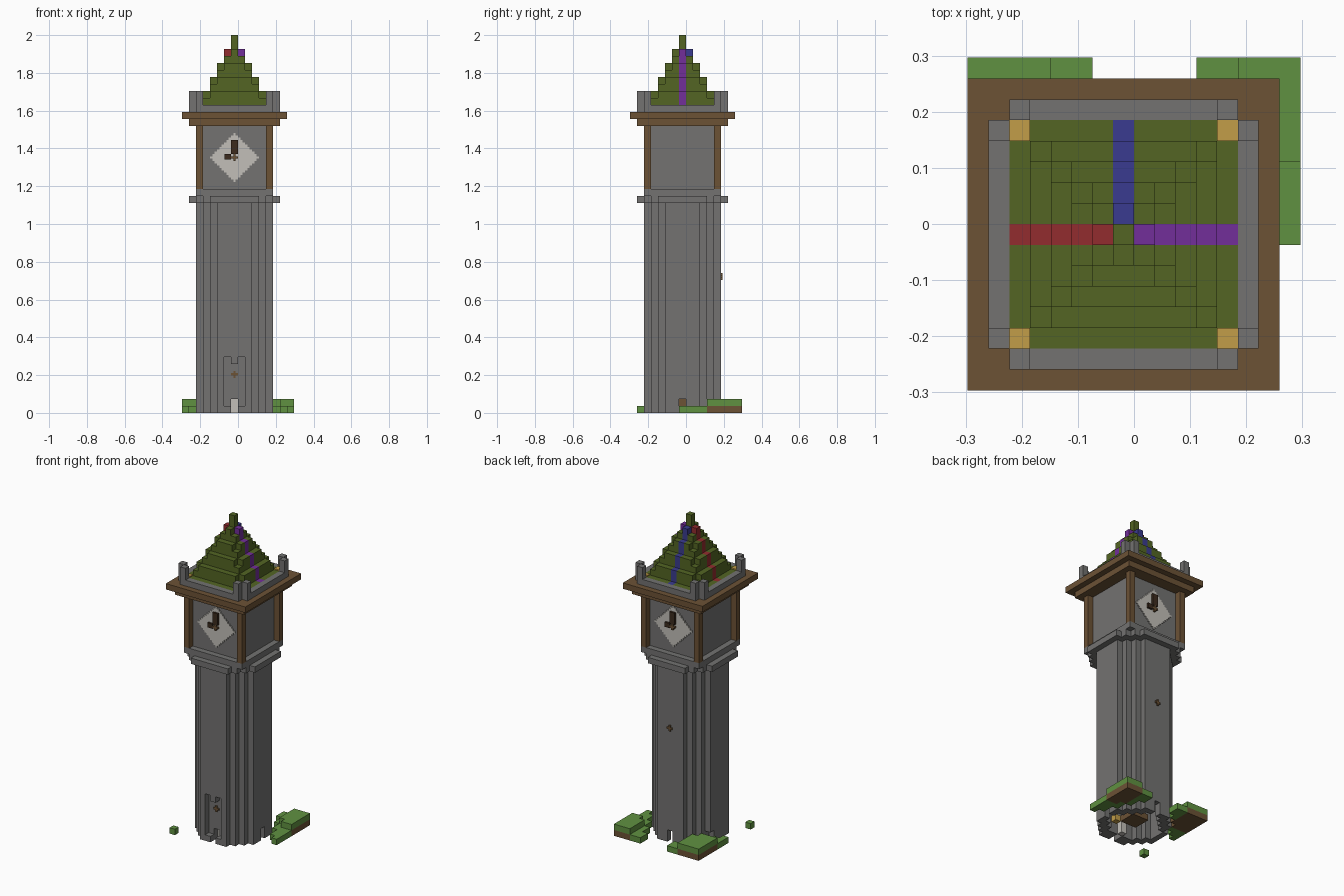
import bpy
import bmesh
from itertools import product


V = 2 / 54        # edge of one building block
MID = 7           # block column on the tower axis

cube = bpy.data.objects.get("Cube")
if cube:
    bpy.data.objects.remove(cube, do_unlink=True)


def material(name, code):
    rgb = [int(code[i:i + 2], 16) / 255 for i in (0, 2, 4)]
    col = [c / 12.92 if c < 0.04 else ((c + 0.055) / 1.055) ** 2.4 for c in rgb] + [1]
    m = bpy.data.materials.new(name)
    m.use_nodes = True
    m.diffuse_color = col
    bsdf = next(n for n in m.node_tree.nodes if n.type == 'BSDF_PRINCIPLED')
    bsdf.inputs["Base Color"].default_value = col
    bsdf.inputs["Roughness"].default_value = 0.9
    return m


STONE = material("stone grey", "737271")
ROOF = material("roof green", "536523")
GRASS = material("grass green", "609141")
WOOD = material("wood brown", "6c5235")
GOLD = material("gold", "c29e48")
RED = material("red", "922c2e")
BLUE = material("blue", "3a3b90")
PURPLE = material("purple", "722e9a")
PALE = material("pale dial", "c2bfb8")
DARK = material("dark wood", "3c2b1d")


def voxels(name, cells, mats, size=(1, 1, 1), origin=(0, 0, 0), turn=False, pick=None):
    """Skin a set of grid cells, keeping only the exposed faces."""
    cells = set(cells)
    bm = bmesh.new()
    verts = {}

    def vert(key):
        if key not in verts:
            x, y, z = (o + k * s for o, k, s in zip(origin, key, size))
            if turn:
                x, y = 2 * MID + 1 - x, 2 * MID + 1 - y
            verts[key] = bm.verts.new(((x - 8) * V, (y - 8) * V, z * V))
        return verts[key]

    for cell in cells:
        for axis, side in product(range(3), (0, 1)):
            near = list(cell)
            near[axis] += 1 if side else -1
            if tuple(near) in cells:
                continue
            ring = []
            for a, b in ((0, 0), (1, 0), (1, 1), (0, 1)):
                key = list(cell)
                key[axis] += side
                key[(axis + 1) % 3] += a
                key[(axis + 2) % 3] += b
                ring.append(vert(tuple(key)))
            face = bm.faces.new(ring if side else ring[::-1])
            face.material_index = pick(*cell) if pick else 0
    mesh = bpy.data.meshes.new(name)
    bm.to_mesh(mesh)
    bm.free()
    for m in mats:
        mesh.materials.append(m)
    ob = bpy.data.objects.new(name, mesh)
    bpy.context.collection.objects.link(ob)
    return ob


def box(name, mat, lo, hi, turn=False):
    size = [b - a for a, b in zip(lo, hi)]
    return voxels(name, {(0, 0, 0)}, [mat], size, lo, turn)


def inset(x, y):
    """Distance of a column from the tower's square outline, per axis."""
    return min(x - 2, 12 - x), min(y - 2, 12 - y)


# Shaft: hollow, stepped octagonal plan, with recessed door and base openings
def in_shaft(x, y, z):
    dx, dy = inset(x, y)
    if min(dx, dy) < 0 or dx + dy < 3:
        return False
    off = abs(x - MID)
    if y == 2 and off <= 1 and 1 <= z < (7 if off == 0 else 8):
        return False
    if z < 2 and (x, y) in {(7, 2), (7, 3), (7, 12), (12, 7), (2, 9)}:
        return False
    door_back = y == 3 and off <= 2 and z < 9
    return door_back or min(dx, dy) == 0 or dx + dy < 5


voxels("shaft", (c for c in product(range(2, 13), range(2, 13), range(30)) if in_shaft(*c)), [STONE])

# Furniture inside the base
box("inner_step", PALE, (7, 4, 0), (8, 5, 2))
box("inner_table", WOOD, (6, 6, 1), (9, 9, 2))
box("inner_lamp", GOLD, (9, 5, 1), (10, 6, 2))

# Small cross-shaped knobs on the door and on the back wall
cross = [(1, 0, 0), (0, 0, 1), (1, 0, 1), (2, 0, 1), (1, 0, 2)]
for name, y, z, turn in (("door_knob", 2.8, 5, False), ("back_knob", 1.8, 19, True)):
    voxels(name, cross, [WOOD], (1 / 3, 0.2, 1 / 3), (MID, y, z), turn)


# Ledge: platform with a protruding strip on each side
def in_ledge(x, y, z):
    dx, dy = inset(x, y)
    if min(dx, dy) >= 0:
        return z == 31 or dx + dy > 0
    return z == 30 and dx + dy >= 1 and min(dx, dy) == -1 and max(dx, dy) >= 2


voxels("ledge", (c for c in product(range(1, 14), range(1, 14), (30, 31)) if in_ledge(*c)), [STONE])

# Clock room: recessed walls and four corner posts
box("clock_room", STONE, (3, 3, 32), (12, 12, 41))
for i, (x, y) in enumerate(product((2, 12), (2, 12))):
    box(f"corner_post_{i}", WOOD, (x, y, 32), (x + 1, y + 1, 41))

# Clock dials with hands, front and back
diamond = [(i, 0, k) for i, k in product(range(21), repeat=2) if abs(i - 10) + abs(k - 10) <= 10]
for side, turn in (("front", False), ("back", True)):
    voxels(side + "_dial", diamond, [PALE], (1 / 3, 0.15, 1 / 3), (4, 2.85, 33), turn)
    box(side + "_long_hand", DARK, (7, 2.5, 37), (8, 2.85, 39), turn)
    box(side + "_short_hand", DARK, (6.1, 2.5, 36.2), (7, 2.85, 37), turn)
    voxels(side + "_hand_hub", cross, [WOOD], (1 / 3, 0.35, 1 / 3), (MID, 2.5, 36), turn)

# Eaves
box("lower_eave", WOOD, (1, 1, 41), (14, 14, 42))
box("upper_eave", WOOD, (0, 0, 42), (15, 15, 43))


# Parapet ring with paired pinnacles beside each open corner
def in_parapet(x, y, z):
    dx, dy = inset(x, y)
    if min(dx, dy) != -1 or max(dx, dy) < 0:
        return False
    return z == 43 or max(dx, dy) == 0


voxels("parapet", (c for c in product(range(1, 14), range(1, 14), range(43, 46)) if in_parapet(*c)), [STONE])


# Stepped roof: two courses per step, the upper one with its corners cut
def in_roof(x, y, z):
    dx, dy = abs(x - MID), abs(y - MID)
    if z == 43:
        return max(dx, dy) <= 5
    half = 4 - (z - 44) // 2
    cut = z % 2 and half > 0 and dx == dy == half
    return max(dx, dy) <= half and not cut


# Coloured stripes climb three sides of the roof
def stripe(x, y, z):
    if y == MID and x != MID:
        return 1 if x < MID else 2
    return 3 if x == MID and y > MID else 0


voxels("roof", (c for c in product(range(2, 13), range(2, 13), range(43, 54)) if in_roof(*c)),
       [ROOF, RED, PURPLE, BLUE], pick=stripe)
for i, (x, y) in enumerate(product((2, 12), (2, 12))):
    box(f"roof_corner_plate_{i}", GOLD, (x, y, 44), (x + 1, y + 1, 44.2))


# Grass patches behind the tower: a raised corner on soil, thinning to low turf
def patch(name, along_x, along_y, high_x, high_y, mirror):
    turf, soil = set(), set()
    for a, b in product(range(along_x), range(along_y)):
        x, y = (a if mirror else 15 - a), 15 - b
        if a < high_x and b < high_y and a + b < high_x + high_y - 2:
            turf.add((x, y, 1))
            soil.add((x, y, 0))
        elif a / along_x + b / along_y < 1:
            turf.add((x, y, 0))
    voxels(name + "_turf", turf, [GRASS])
    voxels(name + "_soil", soil, [WOOD])


patch("left_patch", 5, 9, 3, 5, False)
patch("right_patch", 6, 8, 4, 5, True)
box("grass_tuft", GRASS, (0, 1, 0), (1, 2, 1))
